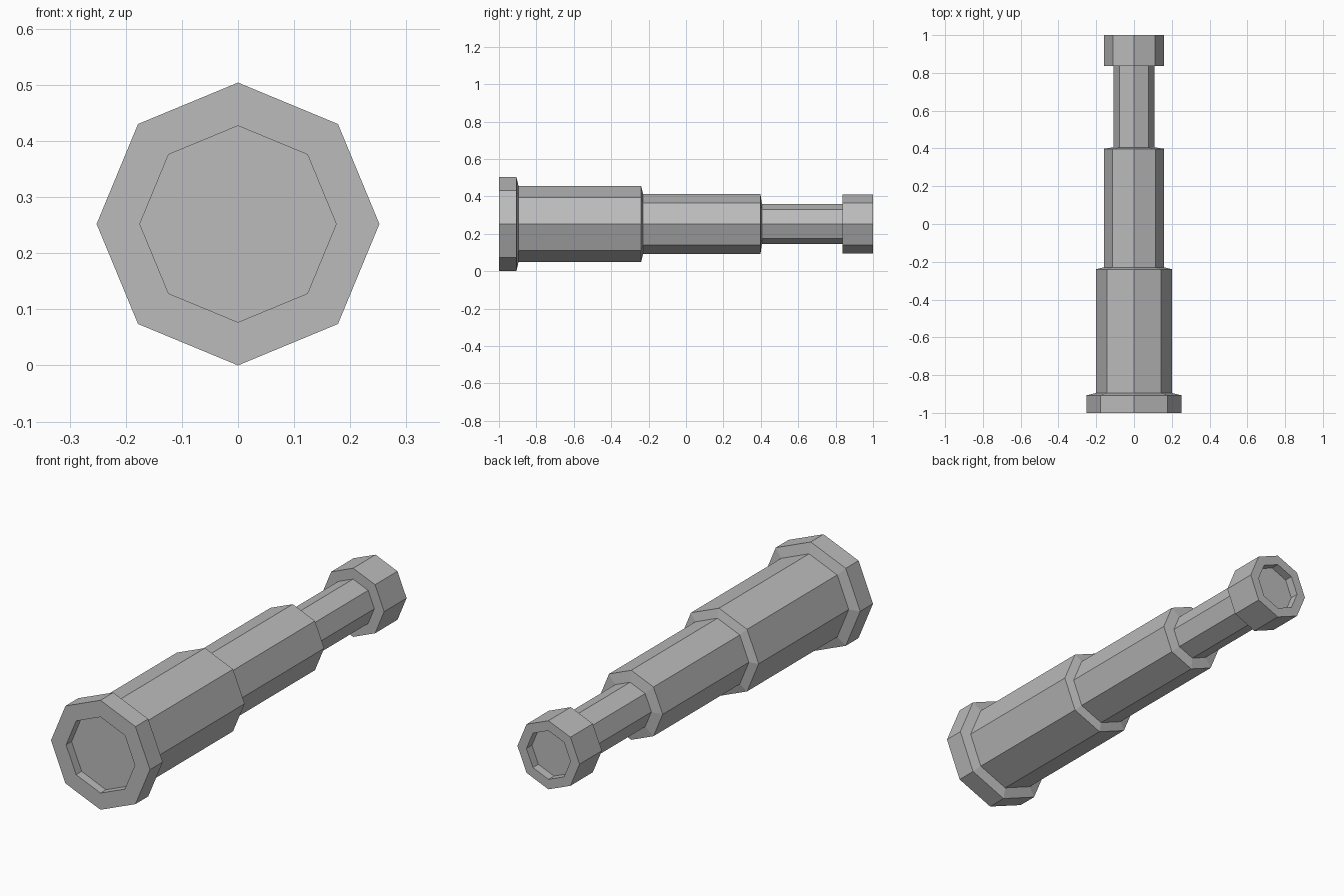
import bpy, bmesh, math

SIDES = 8
AXIS_Z = 0.252

if "Cube" in bpy.data.objects:
    bpy.data.objects.remove(bpy.data.objects["Cube"], do_unlink=True)

grey = bpy.data.materials.new("plain grey")
grey.use_nodes = True
colour = (0.5, 0.5, 0.5, 1)
grey.diffuse_color = colour
grey.node_tree.nodes["Principled BSDF"].inputs["Base Color"].default_value = colour


def turned_part(name, profile, cap_start=False, cap_end=False):
    """Turn a (y, radius) profile into an eight-sided shell along y."""
    bm = bmesh.new()
    rings = []
    for y, r in profile:
        angles = [math.tau * i / SIDES for i in range(SIDES)]
        rings.append([bm.verts.new((r * math.cos(a), y, AXIS_Z + r * math.sin(a)))
                      for a in angles])
    for a, b in zip(rings, rings[1:]):
        for i in range(SIDES):
            j = (i + 1) % SIDES
            bm.faces.new((a[i], b[i], b[j], a[j]))
    # A cap closes the recess floor
    if cap_start:
        bm.faces.new(rings[0])
    if cap_end:
        bm.faces.new(rings[-1][::-1])
    mesh = bpy.data.meshes.new(name)
    bm.to_mesh(mesh)
    bm.free()
    mesh.materials.append(grey)
    obj = bpy.data.objects.new(name, mesh)
    bpy.context.collection.objects.link(obj)
    return obj


# Front rim with recessed lens and sloped back shoulder
turned_part("lens_rim", [(-0.96, 0.175), (-1, 0.175), (-1, 0.252),
                         (-0.907, 0.252), (-0.895, 0.202)], cap_start=True)
# Three telescoping tubes, each stepping down to the next
turned_part("large_tube", [(-0.895, 0.202), (-0.24, 0.202), (-0.229, 0.16)])
turned_part("middle_tube", [(-0.229, 0.16), (0.398, 0.16), (0.406, 0.108)])
turned_part("small_tube", [(0.406, 0.108), (0.837, 0.108)])
# Eyepiece with recessed rear lens
turned_part("eyepiece", [(0.837, 0.108), (0.837, 0.158), (1, 0.158),
                         (1, 0.112), (0.96, 0.112)], cap_end=True)
